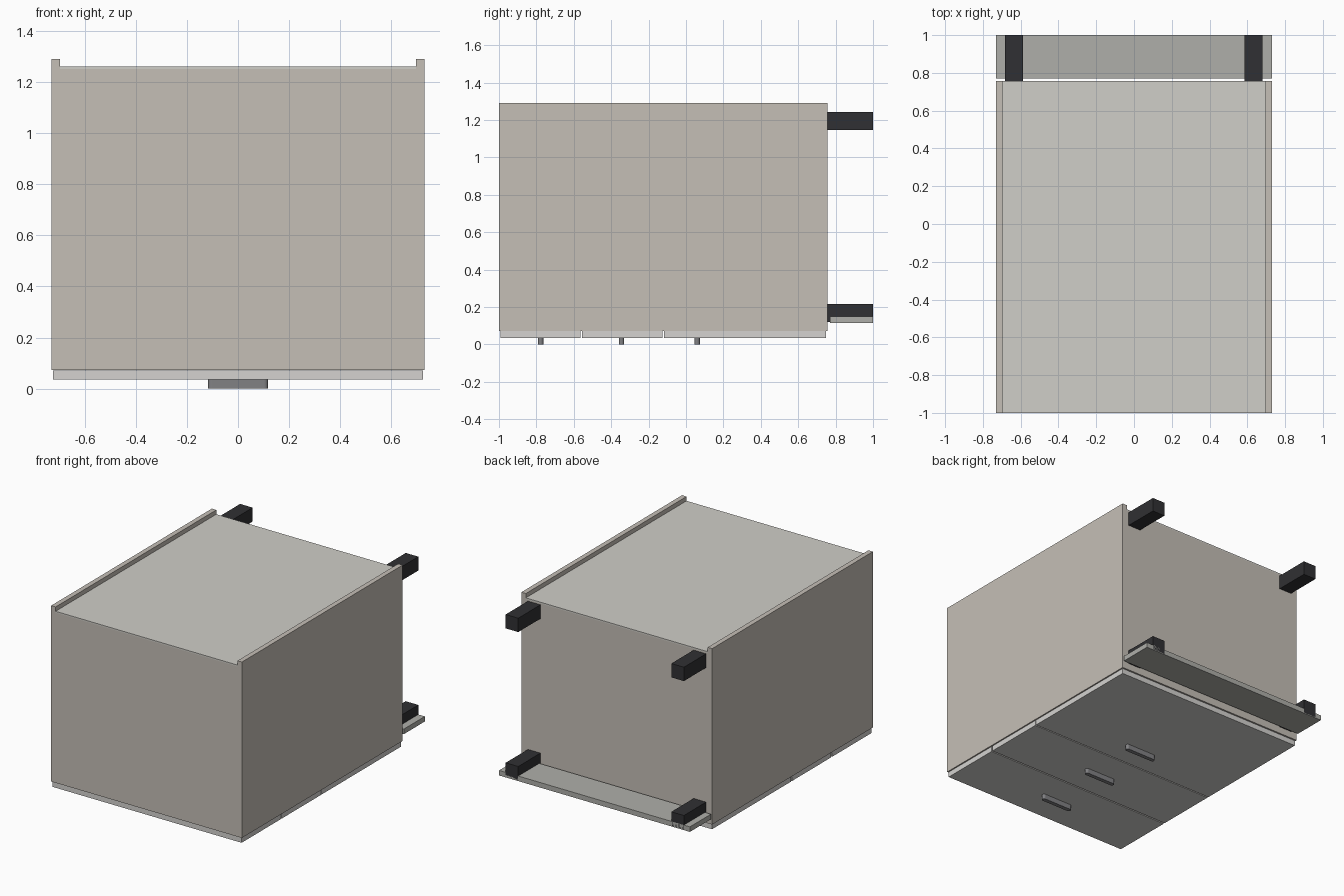
import bpy

if "Cube" in bpy.data.objects:
    bpy.data.objects.remove(bpy.data.objects["Cube"])


def material(name, rgb):
    m = bpy.data.materials.new(name)
    m.diffuse_color = (*rgb, 1)
    m.use_nodes = True
    m.node_tree.nodes["Principled BSDF"].inputs["Base Color"].default_value = m.diffuse_color
    return m


CARCASS = material("carcass_board", (0.56, 0.52, 0.47))
BACK = material("back_board", (0.63, 0.62, 0.58))
FRONT = material("front_board", (0.66, 0.65, 0.63))
PLINTH = material("plinth_board", (0.43, 0.43, 0.40))
LEG = material("leg_plastic", (0.03, 0.03, 0.033))
METAL = material("handle_metal", (0.22, 0.22, 0.23))


def box(name, x, y, z, mat):
    """Box from (min, max) ranges on each axis."""
    bpy.ops.mesh.primitive_cube_add(
        size=1, location=[(a + b) / 2 for a, b in (x, y, z)])
    o = bpy.context.object
    o.name = o.data.name = name
    o.scale = [b - a for a, b in (x, y, z)]
    bpy.ops.object.transform_apply(location=False, rotation=False, scale=True)
    o.data.materials.append(mat)
    return o


W, T = 0.73, 0.034          # half width, board thickness
Y0, Y1 = -1.0, 0.757        # cabinet top and bottom (it lies on its front)
Z0, Z1 = 0.073, 1.29        # open front and rear edge
IN = W - T

# Carcass boards
for side, s in (("left", -1), ("right", 1)):
    box(side + "_side_panel", sorted((s * IN, s * W)), (Y0, Y1), (Z0, Z1), CARCASS)
box("top_panel", (-IN, IN), (Y0, Y0 + T), (Z0, 1.25), CARCASS)
box("bottom_panel", (-IN, IN), (Y1 - T, Y1), (Z0, 1.25), CARCASS)
box("back_panel", (-IN, IN), (Y0, Y1), (1.25, 1.26), BACK)

# Drawer fronts, each with a round-ended handle
drawers = [((-0.993, -0.564), -0.777), ((-0.555, -0.126), -0.345), ((-0.118, 0.748), 0.06)]
for i, (span, hy) in enumerate(drawers, 1):
    box(f"drawer_front_{i}", (-0.723, 0.723), span, (0.035, 0.071), FRONT)
    h = box(f"drawer_handle_{i}", (-0.117, 0.117), (hy - 0.014, hy + 0.014), (0, 0.035), METAL)
    bevel = h.modifiers.new("round_ends", 'BEVEL')
    bevel.width, bevel.segments, bevel.limit_method = 0.0135, 4, 'WEIGHT'
    weight = h.data.attributes.new("bevel_weight_edge", 'FLOAT', 'EDGE')
    for e in h.data.edges:
        a, b = (h.data.vertices[v].co for v in e.vertices)
        weight.data[e.index].value = float(abs(a.z - b.z) > 0.01)
    bpy.ops.object.shade_smooth_by_angle()

# Square legs
for row, z in (("front", (0.12, 0.216)), ("rear", (1.146, 1.242))):
    for side, x in (("left", (-0.684, -0.588)), ("right", (0.584, 0.68))):
        box(f"{row}_{side}_leg", x, (Y1, 1.0), z, LEG)

# Plinth board clipped across the front legs
box("plinth", (-W, W), (0.77, 1.0), (0.115, 0.15), PLINTH)
